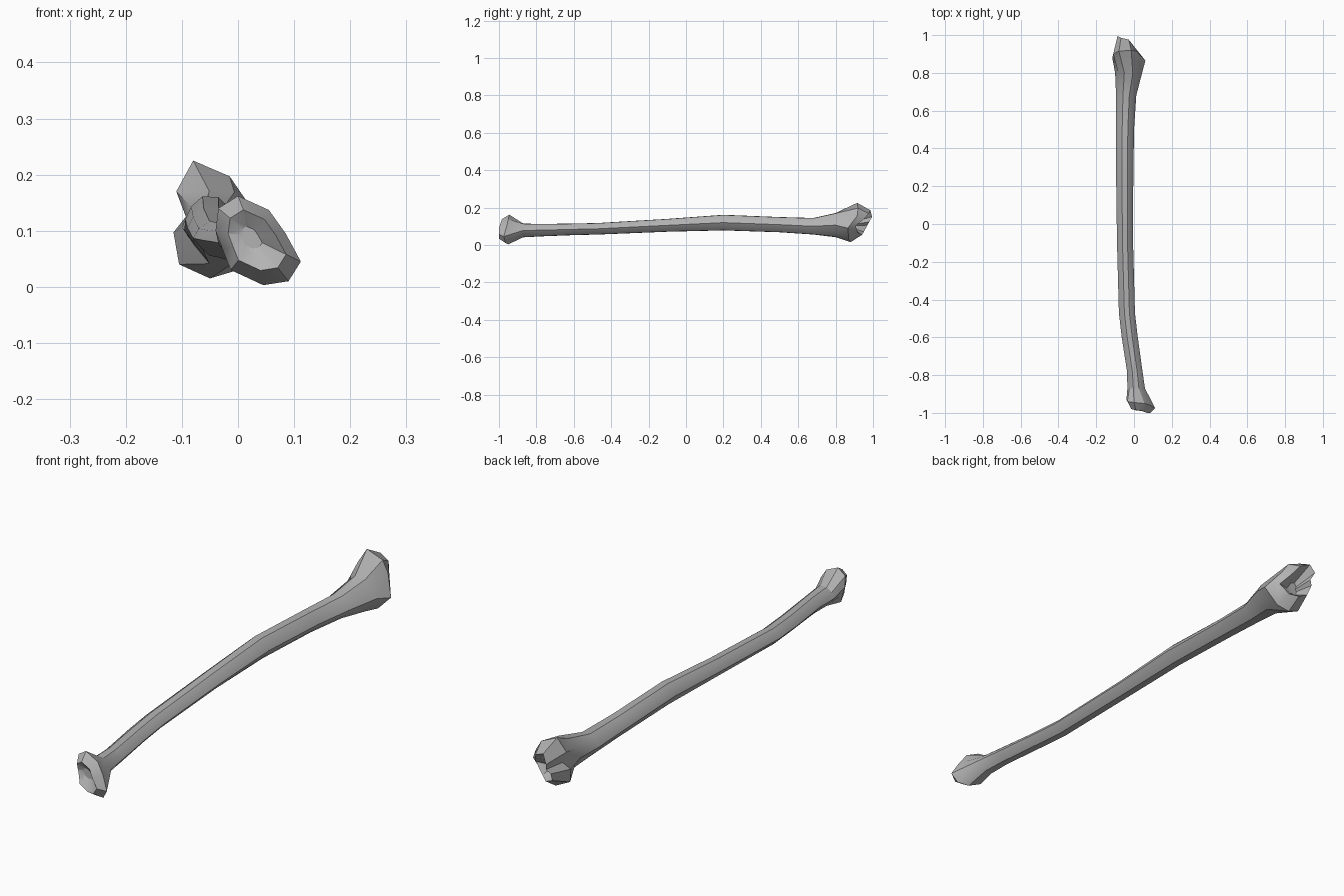
import bpy, bmesh, math

cube = bpy.data.objects.get("Cube")
if cube:
    bpy.data.objects.remove(cube)

grey = bpy.data.materials.new("bone grey")
grey.use_nodes = True
colour = (0.45, 0.45, 0.45, 1)
grey.diffuse_color = colour
grey.node_tree.nodes["Principled BSDF"].inputs["Base Color"].default_value = colour

SIDES = 10
# Radius per side gives the shaft its long ridges and flats
RIDGES = (1, .9, 1, 1.03, .95, 1, .85, 1.03, 1, .88)


def section(y, left, right, low, high):
    """Ridged ring filling the given bounds across the shaft."""
    cx, cz = (left + right) / 2, (low + high) / 2
    ring = []
    for i, r in enumerate(RIDGES):
        a = math.tau * i / SIDES
        ring.append((cx + r * math.cos(a) * (right - left) / 2, y,
                     cz + r * math.sin(a) * (high - low) / 2))
    return ring


def shrink(ring, cx, cz, scale, depth):
    """Scaled copy of a ring, with its y set by a rule."""
    out = []
    for x, y, z in ring:
        x, z = cx + (x - cx) * scale, cz + (z - cz) * scale
        out.append((x, depth(x, y, z), z))
    return out


# Rim of the small tilted front head
front_rim = [(.112, -.975, .045), (.085, -.96, .095), (.055, -.95, .137),
             (0, -.945, .162), (-.035, -.94, .14), (-.04, -.93, .10),
             (-.027, -.935, .065), (-.013, -.945, .03), (.045, -.95, .003),
             (.09, -.965, .01)]
front_face = shrink(front_rim, .03, .085, .68, lambda x, y, z: max(y - .04, -1))
front_dip = shrink(front_rim, .02, .09, .25, lambda x, y, z: -.965)

# Rim of the large rear head, with a notch on one side
rear_rim = [(.06, .865, .09), (.012, .915, .155), (-.015, .92, .197),
            (-.08, .915, .225), (-.11, .9, .17), (-.093, .9, .125),
            (-.115, .88, .097), (-.105, .87, .04), (-.05, .88, .015),
            (.0, .87, .03)]
rear_face = shrink(rear_rim, -.05, .12, .62,
                   lambda x, y, z: 1 - .55 * abs(z - .16) - .9 * max(0, x + .05))
rear_cup = shrink(rear_rim, -.055, .105, .28, lambda x, y, z: .9)

# Shaft sections from front neck to rear neck
shaft = [section(*s) for s in (
    (-.87, -.035, .058, .04, .115),
    (-.78, -.037, .045, .045, .113),
    (-.6, -.065, .02, .052, .115),
    (-.47, -.08, .005, .055, .118),
    (-.1, -.09, -.005, .07, .14),
    (.2, -.094, -.004, .077, .162),
    (.5, -.095, 0, .067, .15),
    (.68, -.095, .012, .055, .145),
    (.8, -.1, .043, .04, .172))]

rings = [front_dip, front_face, front_rim] + shaft + [rear_rim, rear_face, rear_cup]

# Loft the rings into one closed surface
bm = bmesh.new()
loops = [[bm.verts.new(p) for p in ring] for ring in rings]
for a, b in zip(loops, loops[1:]):
    for i in range(SIDES):
        j = (i + 1) % SIDES
        bm.faces.new((a[i], a[j], b[j], b[i]))
bm.faces.new(loops[0])
bm.faces.new(loops[-1])
bmesh.ops.recalc_face_normals(bm, faces=bm.faces)
mesh = bpy.data.meshes.new("bone")
bm.to_mesh(mesh)
bm.free()
mesh.materials.append(grey)

bone = bpy.data.objects.new("bone", mesh)
bpy.context.collection.objects.link(bone)
bpy.context.view_layer.objects.active = bone
bone.select_set(True)
bpy.ops.object.shade_smooth_by_angle(angle=math.radians(30))
